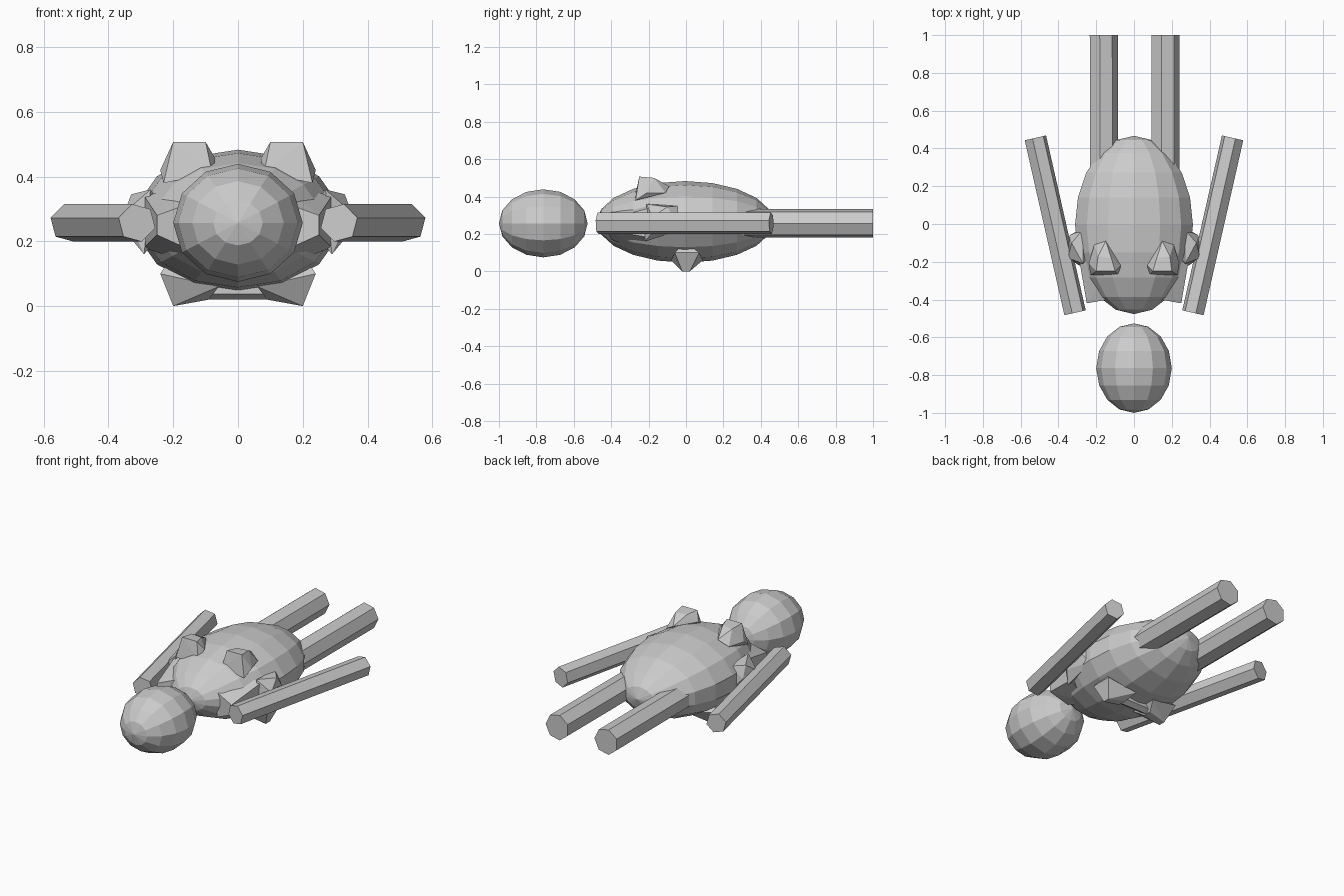
import bpy, bmesh, math
from mathutils import Matrix, Vector

if "Cube" in bpy.data.objects:
    bpy.data.objects.remove(bpy.data.objects["Cube"])


def finish(name, bm):
    bmesh.ops.recalc_face_normals(bm, faces=bm.faces[:])
    me = bpy.data.meshes.new(name)
    bm.to_mesh(me)
    bm.free()
    ob = bpy.data.objects.new(name, me)
    bpy.context.collection.objects.link(ob)
    return ob


def ellipsoid(name, centre, radii, seg, rings):
    bm = bmesh.new()
    m = (Matrix.Translation(centre) @ Matrix.Diagonal((*radii, 1))
         @ Matrix.Rotation(math.pi / 2, 4, 'X'))
    bmesh.ops.create_uvsphere(bm, u_segments=seg, v_segments=rings, radius=1, matrix=m)
    return finish(name, bm)


def rod(name, a, b, r, sides, turn):
    a, b = Vector(a), Vector(b)
    d = b - a
    bm = bmesh.new()
    m = (Matrix.Translation((a + b) / 2) @ d.to_track_quat('Z', 'Y').to_matrix().to_4x4()
         @ Matrix.Rotation(math.radians(turn), 4, 'Z'))
    bmesh.ops.create_cone(bm, cap_ends=True, segments=sides, radius1=r, radius2=r,
                          depth=d.length, matrix=m)
    return finish(name, bm)


def hull(name, pts, side):
    bm = bmesh.new()
    for x, y, z in pts:
        bm.verts.new((x * side, y, z))
    res = bmesh.ops.convex_hull(bm, input=bm.verts[:])
    loose = [v for v in bm.verts if not v.link_faces]
    bmesh.ops.delete(bm, geom=loose, context='VERTS')
    return finish(name, bm)


# head and torso
ellipsoid("head", (0, -0.763, 0.257), (0.2, 0.237, 0.182), 12, 8)
ellipsoid("torso", (0, -0.005, 0.265), (0.32, 0.472, 0.218), 14, 10)

top_knob = [(0.10, -0.25, 0.507), (0.20, -0.25, 0.507), (0.19, -0.17, 0.5),
            (0.12, -0.18, 0.5), (0.07, -0.22, 0.455), (0.24, -0.21, 0.42),
            (0.23, -0.27, 0.38), (0.08, -0.27, 0.41), (0.15, -0.09, 0.455),
            (0.21, -0.11, 0.42)]
side_knob = [(0.34, -0.17, 0.22), (0.35, -0.18, 0.29), (0.33, -0.10, 0.345),
             (0.34, -0.06, 0.28), (0.27, -0.03, 0.35), (0.29, -0.03, 0.22),
             (0.27, -0.21, 0.36), (0.29, -0.22, 0.16), (0.2, -0.1, 0.27)]
shoulder = [(0.25, -0.42, 0.22), (0.25, -0.42, 0.28), (0.14, -0.40, 0.32),
            (0.14, -0.40, 0.17), (0.29, -0.19, 0.18), (0.29, -0.19, 0.34),
            (0.12, -0.25, 0.38), (0.12, -0.25, 0.12)]
foot_knob = [(0.20, -0.02, 0.0), (0.20, 0.02, 0.0), (0.09, -0.02, 0.02),
             (0.09, 0.03, 0.02), (0.24, -0.06, 0.10), (0.24, 0.07, 0.10),
             (0.06, -0.08, 0.06), (0.06, 0.09, 0.06), (0.2, 0.0, 0.16)]

# limbs and knobs on both sides
for s, tag in ((1, "left"), (-1, "right")):
    rod(tag + "_arm", (s * 0.312, -0.47, 0.257), (s * 0.522, 0.456, 0.257), 0.06, 6, 15 * s)
    rod(tag + "_leg", (s * 0.162, -0.1, 0.257), (s * 0.164, 1.0, 0.257), 0.078, 7, 90)
    hull(tag + "_chest_knob", top_knob, s)
    hull(tag + "_side_knob", side_knob, s)
    hull(tag + "_shoulder", shoulder, s)
    hull(tag + "_back_knob", foot_knob, s)

# low bar joining the two back knobs
rod("back_bar", (-0.15, 0, 0.055), (0.15, 0, 0.055), 0.035, 6, 0)
